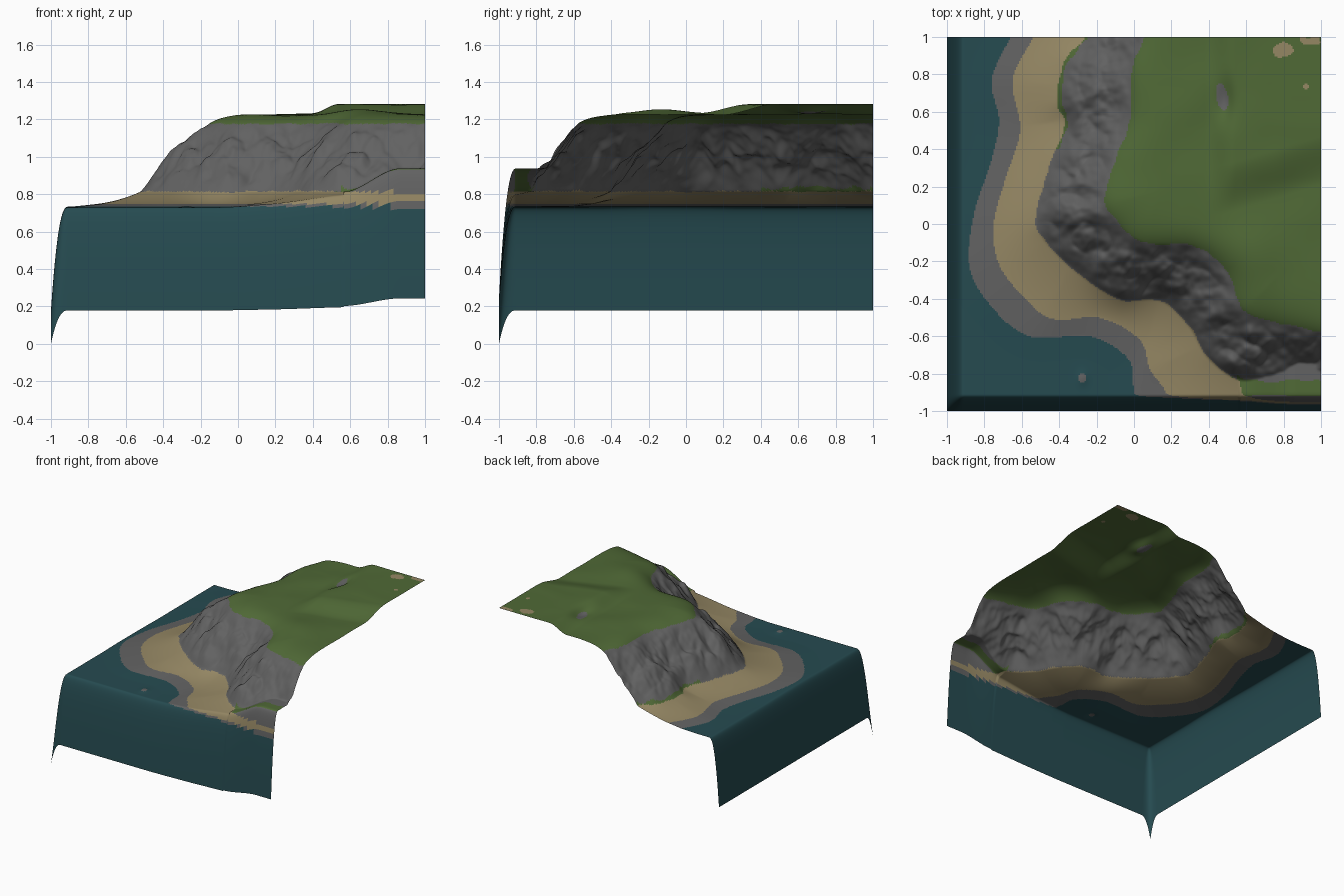
import bpy, math
from mathutils import Vector, noise, kdtree

if "Cube" in bpy.data.objects:
    bpy.data.objects.remove(bpy.data.objects["Cube"])


def smooth(v, a, b):
    t = max(0.0, min(1.0, (v - a) / (b - a)))
    return t * t * (3 - 2 * t)


def bump(x, y, cx, cy, rx, ry):
    return math.exp(-((x - cx) / rx) ** 2 - ((y - cy) / ry) ** 2)


class Contour:
    """Smooth shoreline curve, giving a signed distance (positive inland)."""

    def __init__(self, points, steps=120):
        p = [Vector(q) for q in points]
        p = [2 * p[0] - p[1]] + p + [2 * p[-1] - p[-2]]
        self.samples = []
        for a, b, c, d in zip(p, p[1:], p[2:], p[3:]):
            for i in range(steps):
                t = i / steps
                self.samples.append(0.5 * (2 * b + (c - a) * t + (2 * a - 5 * b + 4 * c - d) * t ** 2
                                           + (3 * b - a - 3 * c + d) * t ** 3))
        self.tree = kdtree.KDTree(len(self.samples))
        for i, s in enumerate(self.samples):
            self.tree.insert((s.x, s.y, 0), i)
        self.tree.balance()

    def distance(self, x, y):
        co, i, d = self.tree.find((x, y, 0))
        i = max(1, min(len(self.samples) - 2, i))
        tan = self.samples[i + 1] - self.samples[i - 1]
        side = tan.x * (y - co.y) - tan.y * (x - co.x)
        return math.copysign(d, side)


# Contours running from the back edge round to the front or right edge
shore = Contour([(-.6, 1.15), (-.66, 1), (-.76, .77), (-.72, .55), (-.77, .31), (-.85, .07), (-.88, -.22),
                 (-.77, -.43), (-.56, -.60), (-.235, -.6), (-.03, -.72), (0, -.88), (.05, -1.15)])
beach = Contour([(-.48, 1.15), (-.54, 1), (-.65, .77), (-.61, .5), (-.69, .235), (-.75, 0), (-.72, -.22),
                 (-.56, -.42), (-.42, -.51), (-.18, -.5), (.03, -.62), (.085, -.78), (.165, -.89), (.3, -1.15)])
foot = Contour([(-.2, 1.15), (-.26, 1), (-.37, .87), (-.41, .66), (-.37, .53), (-.45, .315), (-.52, .05),
                (-.48, -.085), (-.29, -.27), (-.075, -.40), (.14, -.41), (.29, -.54), (.41, -.73),
                (.62, -.85), (1, -.85), (1.15, -.85)])
brow = Contour([(.08, 1.15), (.05, 1), (-.01, .82), (-.02, .555), (-.1, .34), (-.155, .13), (-.075, -.005),
                (.06, -.1), (.33, -.12), (.49, -.25), (.59, -.46), (.78, -.53), (1, -.58), (1.15, -.62)])

SEA, WET, SAND, BROW = .733, .747, .812, 1.175


def plateau(x, y):
    s = y - .3 * (x - .5)
    h = 1.225 + .055 * smooth(x, .38, .54) * smooth(s, .06, .32)
    h += .033 * bump(x, y, .62, -.15, .2, .2)
    h -= .035 * bump(x, y, .49, .66, .05, .11)
    flat = 1 - smooth(x, .6, .8) * smooth(y, .5, .7)
    return h + .008 * flat * noise.noise(Vector((x * 4, y * 4, 3)))


def terrain(x, y):
    """Height before the edge skirt, with distances to the cliff foot and brow."""
    d0, d1 = shore.distance(x, y), beach.distance(x, y)
    d2, d3 = foot.distance(x, y), brow.distance(x, y)
    if d3 > 0:
        h = BROW + (plateau(x, y) - BROW) * (1 - math.exp(-d3 / .07))
    elif d2 > 0:
        t = d2 / (d2 - d3 + 1e-6)
        env = 4 * t * (1 - t)
        v = Vector((x * 5, y * 5, 0))
        rough = noise.noise(v) * .05 + noise.noise(v * 2.3) * .032 + noise.noise(v * 5) * .012
        crease = (abs(noise.noise(v * 1.4 + Vector((4, 2, 7)))) - .2) * .06
        h = SAND + (BROW - SAND) * (t + .06 * env) + env * (rough + crease)
    elif d1 > 0:
        t = d1 / (d1 - d2 + 1e-6)
        h = WET + (SAND - WET) * (.45 * t + .55 * t * t)
    elif d0 > 0:
        h = SEA + (WET - SEA) * d0 / (d0 - d1 + 1e-6)
    else:
        h = SEA - min(.005, -d0 * .04) + .008 * bump(x, y, -.275, -.825, .03, .04)
    # Low ledge at the front right corner
    ledge = SAND + .125 * smooth(x, .56, .87)
    if y < -.7 and x > .56 and d3 < 0:
        h = max(h, ledge - .5 * max(0, -.9 - y) * 0.2)
    return h, d2, d3


def skirt(t):
    """Scale factor for the steep fall along the left and front edges."""
    return 1 - .676 * max(0, 1 - t / .09) ** 2.4


def material(name, rgb):
    m = bpy.data.materials.new(name)
    m.diffuse_color = (*rgb, 1)
    m.use_nodes = True
    m.node_tree.nodes["Principled BSDF"].inputs["Base Color"].default_value = m.diffuse_color
    return m


# Grid lines, closer together along the falling edges
EDGE, MAIN = 24, 235
axis = [-1 + .12 * i / EDGE for i in range(EDGE)]
axis += [-.88 + 1.88 * i / MAIN for i in range(MAIN + 1)]
n = len(axis)

verts, info = [], []
for y in axis:
    for x in axis:
        h, d2, d3 = terrain(x, y)
        z = (h + .0864) * skirt(x + 1) * skirt(y + 1) - .0864
        verts.append((x, y, z))
        info.append((d2, d3))
low = min(v[2] for v in verts)
faces = [(j * n + i, j * n + i + 1, (j + 1) * n + i + 1, (j + 1) * n + i)
         for j in range(n - 1) for i in range(n - 1)]

mesh = bpy.data.meshes.new("coastal_cliff")
mesh.from_pydata([(x, y, z - low) for x, y, z in verts], [], faces)
for name, rgb in (("sea_teal", (.019, .070, .081)), ("rock_grey", (.122, .122, .122)),
                  ("sand_tan", (.300, .243, .127)), ("grass_green", (.080, .142, .037))):
    mesh.materials.append(material(name, rgb))
TEAL, ROCK, TAN, GRASS = range(4)


def surface(x, y, z, d2, d3, nz):
    """Colour by height, then by position against the cliff."""
    wob = noise.noise(Vector((x * 14, y * 14, 5)))
    if z < SEA:
        return TEAL
    if z < WET:
        return ROCK
    if d3 + .012 * wob > 0:
        if bump(x, y, .47 + .15 * (.68 - y), .68, .035, .08) > .45:
            return ROCK
        spots = bump(x, y, .8, .93, .07, .06) + bump(x, y, .96, .97, .07, .05)
        if spots + .5 * wob > .62 or math.hypot(x - .92, y - .735) < .015:
            return TAN
        return GRASS
    if d2 + .008 * wob > 0:
        # Thin grass tufts along the cliff foot
        tuft = (y > .4 or (x > .55 and y < -.8)) and d2 < .016 + .02 * wob
        return GRASS if tuft else ROCK
    if z < SAND + .004 * wob:
        return TAN
    if x > .5 and y < -.7:
        return GRASS if nz > .8 else ROCK
    return TAN


for poly in mesh.polygons:
    c = poly.center
    d2 = sum(info[v][0] for v in poly.vertices) / 4
    d3 = sum(info[v][1] for v in poly.vertices) / 4
    poly.material_index = surface(c.x, c.y, c.z + low, d2, d3, poly.normal.z)
    poly.use_smooth = True

land = bpy.data.objects.new("coastal_cliff", mesh)
bpy.context.collection.objects.link(land)
